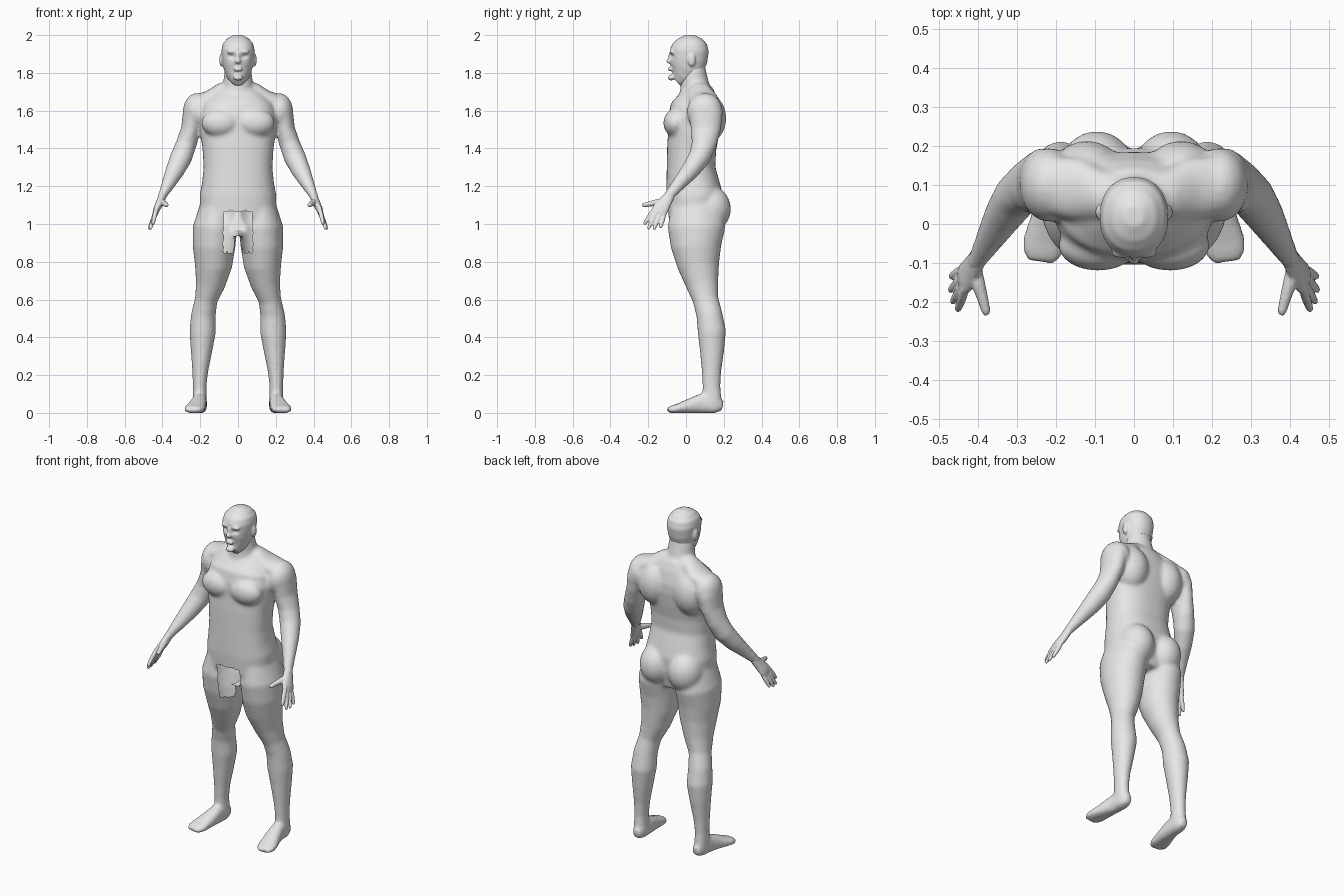
import bpy, bmesh, math
from mathutils import Vector, Matrix

skin = bpy.data.materials.new("light_grey")
skin.diffuse_color = (0.8, 0.8, 0.8, 1)


def spow(v, p):
    return math.copysign(abs(v) ** p, v)


def loft(bm, rings, ref, sides=(1, -1), power=2.0, n=28):
    """Capped tube through rings (x, y, z, half size along ref, half size across)."""
    pts = [Vector(r[:3]) for r in rings]
    for s in sides:
        loops = []
        for i, r in enumerate(rings):
            t = (pts[min(i + 1, len(pts) - 1)] - pts[max(i - 1, 0)]).normalized()
            u = (Vector(ref) - t * t.dot(Vector(ref))).normalized()
            v = t.cross(u)
            loop = []
            for k in range(n):
                a = 2 * math.pi * k / n
                p = (pts[i] + u * r[3] * spow(math.cos(a), 2 / power)
                     + v * r[4] * spow(math.sin(a), 2 / power))
                loop.append(bm.verts.new((p.x * s, p.y, p.z)))
            loops.append(loop)
        for a, b in zip(loops, loops[1:]):
            for k in range(n):
                bm.faces.new((a[k], a[(k + 1) % n], b[(k + 1) % n], b[k]))
        bm.faces.new(loops[0])
        bm.faces.new(loops[-1])


def blob(bm, loc, rad, sides=(1, -1)):
    """Ellipsoid muscle or feature."""
    for s in sides:
        m = Matrix.Translation((loc[0] * s, loc[1], loc[2])) @ Matrix.Diagonal((*rad, 1))
        bmesh.ops.create_uvsphere(bm, u_segments=24, v_segments=16, radius=1, matrix=m)


def upright(rows):
    """Rows (z, x centre, half width, front y, back y) to loft rings."""
    return [(x, (f + b) / 2, z, (b - f) / 2, w) for z, x, w, f, b in rows]


def fuse(bm, name, voxel, smooth, edit=None):
    """Blend the overlapping parts into one smooth skin."""
    bmesh.ops.recalc_face_normals(bm, faces=bm.faces[:])
    me = bpy.data.meshes.new(name)
    bm.to_mesh(me)
    bm.free()
    ob = bpy.data.objects.new(name, me)
    bpy.context.collection.objects.link(ob)
    rm = ob.modifiers.new("blend", 'REMESH')
    rm.mode = 'VOXEL'
    rm.voxel_size = voxel
    sm = ob.modifiers.new("soften", 'SMOOTH')
    sm.factor = 0.5
    sm.iterations = smooth
    bpy.context.view_layer.update()
    dg = bpy.context.evaluated_depsgraph_get()
    done = bpy.data.meshes.new_from_object(ob.evaluated_get(dg))
    ob.modifiers.clear()
    ob.data = done
    bm = bmesh.new()
    bm.from_mesh(done)
    if edit:
        edit(bm)
    for f in bm.faces:
        f.smooth = True
        f.material_index = 0
    bm.to_mesh(done)
    bm.free()
    done.materials.clear()
    done.materials.append(skin)
    done.name = name


X, Y = (1, 0, 0), (0, 1, 0)
body = bmesh.new()

# torso
loft(body, upright([
    (0.95, 0, .15, -.05, .17), (1.05, 0, .20, -.10, .19), (1.15, 0, .203, -.105, .195),
    (1.22, 0, .19, -.105, .175), (1.30, 0, .182, -.102, .155), (1.40, 0, .188, -.10, .16),
    (1.48, 0, .20, -.095, .175), (1.56, 0, .205, -.095, .185), (1.62, 0, .19, -.08, .185),
    (1.68, 0, .14, -.035, .165), (1.72, 0, .09, -.015, .14)]), Y, (1,), 2.4, 40)
# neck
loft(body, upright([(1.62, 0, .12, -.04, .16), (1.68, 0, .095, -.035, .14),
                    (1.73, 0, .08, -.03, .125), (1.80, 0, .073, -.025, .108),
                    (1.84, 0, .065, -.02, .1)]), Y, (1,))
# trapezius, chest, shoulder blades, deltoids and buttocks
loft(body, [(.03, .065, 1.715, .06, .05), (.09, .075, 1.695, .065, .05),
            (.15, .09, 1.665, .08, .042), (.22, .1, 1.64, .075, .045)], Y)
blob(body, (.092, -.055, 1.535), (.102, .065, .075))
blob(body, (.12, .115, 1.56), (.10, .098, .13))
blob(body, (.218, .1, 1.595), (.074, .095, .098))
blob(body, (.095, .13, 1.08), (.1, .108, .12))

# arms
loft(body, [(.2, .1, 1.64, .075, .055), (.235, .105, 1.58, .09, .06),
            (.25, .105, 1.50, .08, .052), (.275, .095, 1.42, .066, .055),
            (.302, .07, 1.35, .058, .058), (.335, .02, 1.28, .049, .05),
            (.37, -.04, 1.21, .036, .036), (.4, -.09, 1.15, .028, .023),
            (.41, -.107, 1.128, .028, .021)], Y)

# legs
loft(body, upright([
    (1.10, .11, .09, -.08, .19), (0.98, .122, .117, -.097, .208), (0.88, .127, .113, -.08, .187),
    (0.78, .13, .099, -.045, .177), (0.68, .146, .078, .0, .172), (0.60, .168, .060, .035, .172),
    (0.52, .183, .065, .055, .193), (0.43, .187, .07, .062, .212), (0.33, .193, .057, .073, .202),
    (0.22, .2, .042, .083, .187), (0.14, .203, .036, .088, .182), (0.06, .203, .037, .085, .19),
    (0.012, .203, .034, .1, .185)]), Y)
# feet
loft(body, [(.2, .195, .035, .022, .025), (.2, .155, .045, .037, .047), (.205, .08, .05, .04, .053),
            (.215, .02, .037, .047, .039), (.228, -.04, .024, .055, .026),
            (.235, -.075, .018, .052, .02), (.238, -.098, .015, .036, .013)], X, power=2.5)


def open_front(bm):
    """Open panel at the front of the pelvis."""
    gone = []
    for f in bm.faces:
        c = f.calc_center_median()
        if abs(c.x) < .078 and .85 < c.z < 1.07 and c.y < .03 and f.normal.y < -.3:
            gone.append(f)
    bmesh.ops.delete(bm, geom=gone, context='FACES')


fuse(body, "body", 0.01, 7, open_front)

# head
head = bmesh.new()
loft(head, upright([
    (1.755, 0, .03, -.08, -.02), (1.78, 0, .057, -.089, .05), (1.82, 0, .074, -.088, .094),
    (1.87, 0, .084, -.086, .113), (1.92, 0, .088, -.084, .121), (1.955, 0, .08, -.07, .111),
    (1.982, 0, .057, -.043, .083), (2.0, 0, .024, -.005, .045)]), Y, (1,), 2.2, 40)
blob(head, (0, -.086, 1.862), (.015, .019, .014), (1,))        # nose tip
blob(head, (0, -.082, 1.88), (.01, .014, .032), (1,))          # nose bridge
blob(head, (0, -.085, 1.82), (.026, .011, .012), (1,))         # lips
blob(head, (0, -.079, 1.775), (.026, .017, .016), (1,))        # chin
blob(head, (.03, -.073, 1.912), (.03, .015, .011))             # brows
blob(head, (.088, .03, 1.868), (.011, .02, .035))              # ears


def eye_sockets(bm):
    for v in bm.verts:
        if v.co.y < 0:
            d = ((abs(v.co.x) - .033) / .018) ** 2 + ((v.co.z - 1.887) / .012) ** 2
            v.co.y += .012 * math.exp(-d)


fuse(head, "head", 0.006, 4, eye_sockets)

# hands: palm, four fingers and thumb
hands = bmesh.new()
loft(hands, [(.395, -.08, 1.16, .026, .021), (.415, -.115, 1.11, .037, .021),
             (.43, -.135, 1.08, .043, .018), (.439, -.147, 1.052, .04, .014)], Y, n=20)
for base, tip in [((.435, -.174, 1.072), (.451, -.22, 1.0)),
                  ((.438, -.158, 1.062), (.464, -.2, .975)),
                  ((.440, -.138, 1.052), (.47, -.17, .973)),
                  ((.440, -.117, 1.045), (.468, -.135, .982))]:
    a, b = Vector(base), Vector(tip)
    loft(hands, [(*a.lerp(b, t), r, r) for t, r in
                 ((-.2, .011), (.3, .0125), (.7, .011), (.95, .009), (1.03, .006))], Y, n=12)
loft(hands, [(.408, -.11, 1.12, .018, .018), (.398, -.155, 1.113, .018, .018),
             (.386, -.195, 1.106, .014, .014), (.379, -.222, 1.1, .012, .012),
             (.376, -.233, 1.098, .007, .007)], X, n=12)
fuse(hands, "hands", 0.0045, 3)
